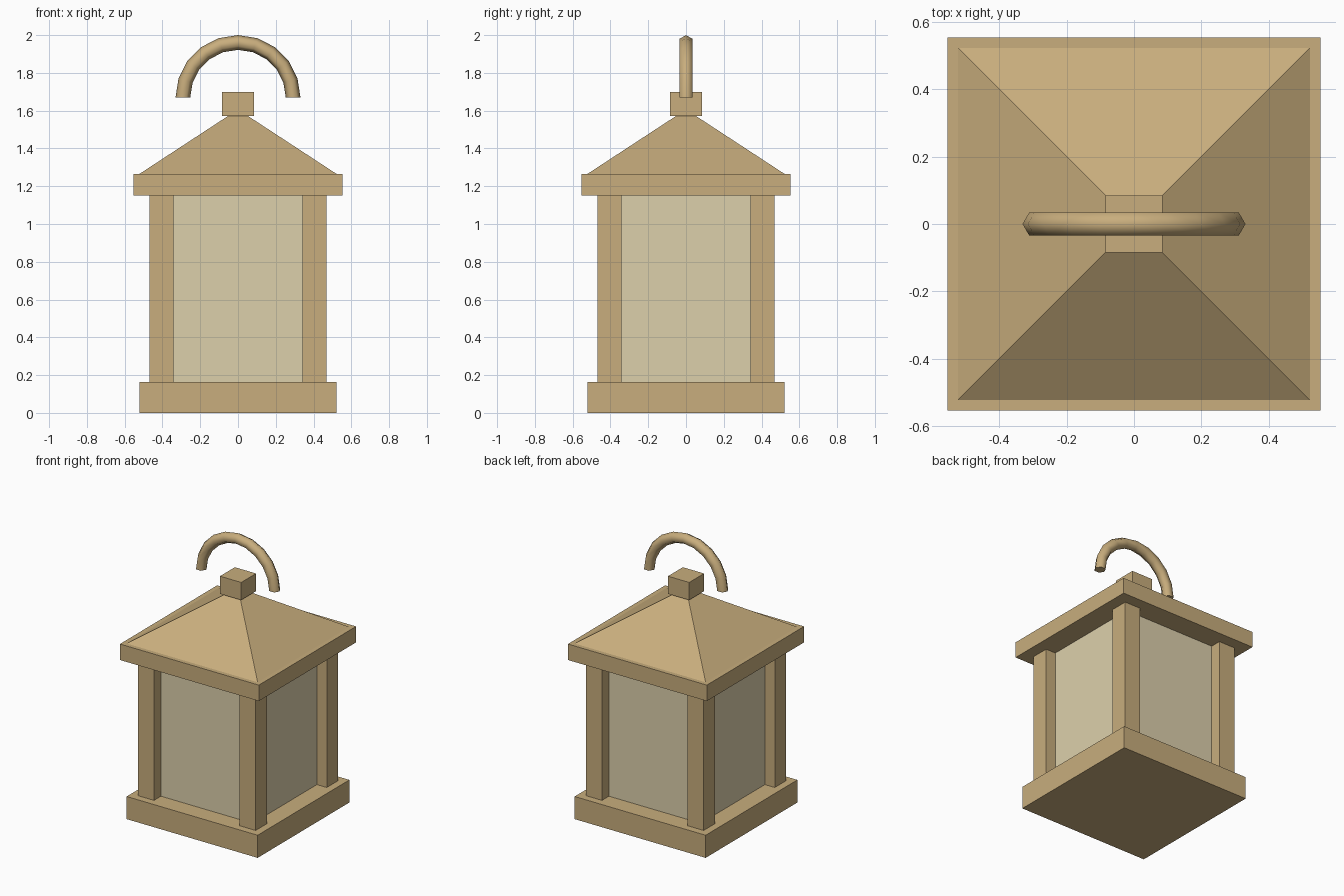
import bpy, bmesh, math
from mathutils import Vector

if "Cube" in bpy.data.objects:
    bpy.data.objects.remove(bpy.data.objects["Cube"])


def material(name, color):
    m = bpy.data.materials.new(name)
    m.diffuse_color = color
    m.use_nodes = True
    m.node_tree.nodes["Principled BSDF"].inputs["Base Color"].default_value = m.diffuse_color
    return m


TAN = material("tan", (0.58, 0.42, 0.205, 1))
PALE = material("pale_glass", (0.72, 0.63, 0.41, 1))


def add_object(name, bm, mat):
    bmesh.ops.recalc_face_normals(bm, faces=bm.faces)
    mesh = bpy.data.meshes.new(name)
    bm.to_mesh(mesh)
    bm.free()
    mesh.materials.append(mat)
    obj = bpy.data.objects.new(name, mesh)
    bpy.context.collection.objects.link(obj)
    return obj


def block(name, half, z0, z1, mat=TAN, half_top=None, x=0, y=0):
    """Square block, optionally tapering to a different half width on top."""
    half_top = half if half_top is None else half_top
    bm = bmesh.new()
    bmesh.ops.create_cube(bm, size=2)
    for v in bm.verts:
        h = half_top if v.co.z > 0 else half
        v.co = (x + v.co.x * h, y + v.co.y * h, z1 if v.co.z > 0 else z0)
    return add_object(name, bm, mat)


# Base, glass body and corner posts
block("base", 0.522, 0, 0.163)
block("glass_body", 0.39, 0.163, 1.15, PALE)
for sx, side in ((-1, "left"), (1, "right")):
    for sy, end in ((-1, "front"), (1, "back")):
        block(f"post_{end}_{side}", 0.064, 0.163, 1.15, x=sx * 0.405, y=sy * 0.405)

# Eave slab, pyramid roof and cap
block("eave", 0.5535, 1.15, 1.265)
block("roof", 0.522, 1.265, 1.575, half_top=0.048)
block("cap", 0.0845, 1.573, 1.70)

# Handle: hexagonal tube swept along a half circle in ten steps
R, r, zc, STEPS, SIDES = 0.292, 0.039, 1.669, 10, 6
bm = bmesh.new()
rings = []
for i in range(STEPS + 1):
    a = math.pi * i / STEPS
    out = Vector((math.cos(a), 0, math.sin(a)))
    ring = []
    for j in range(SIDES):
        t = 2 * math.pi * j / SIDES
        p = out * (R + r * math.cos(t)) + Vector((0, r * math.sin(t), zc))
        ring.append(bm.verts.new(p))
    rings.append(ring)
for a, b in zip(rings, rings[1:]):
    for j in range(SIDES):
        k = (j + 1) % SIDES
        bm.faces.new((a[j], a[k], b[k], b[j]))
bm.faces.new(rings[0])
bm.faces.new(rings[-1])
handle = add_object("handle", bm, TAN)
bpy.context.view_layer.objects.active = handle
handle.select_set(True)
bpy.ops.object.shade_smooth_by_angle(angle=math.radians(65))
